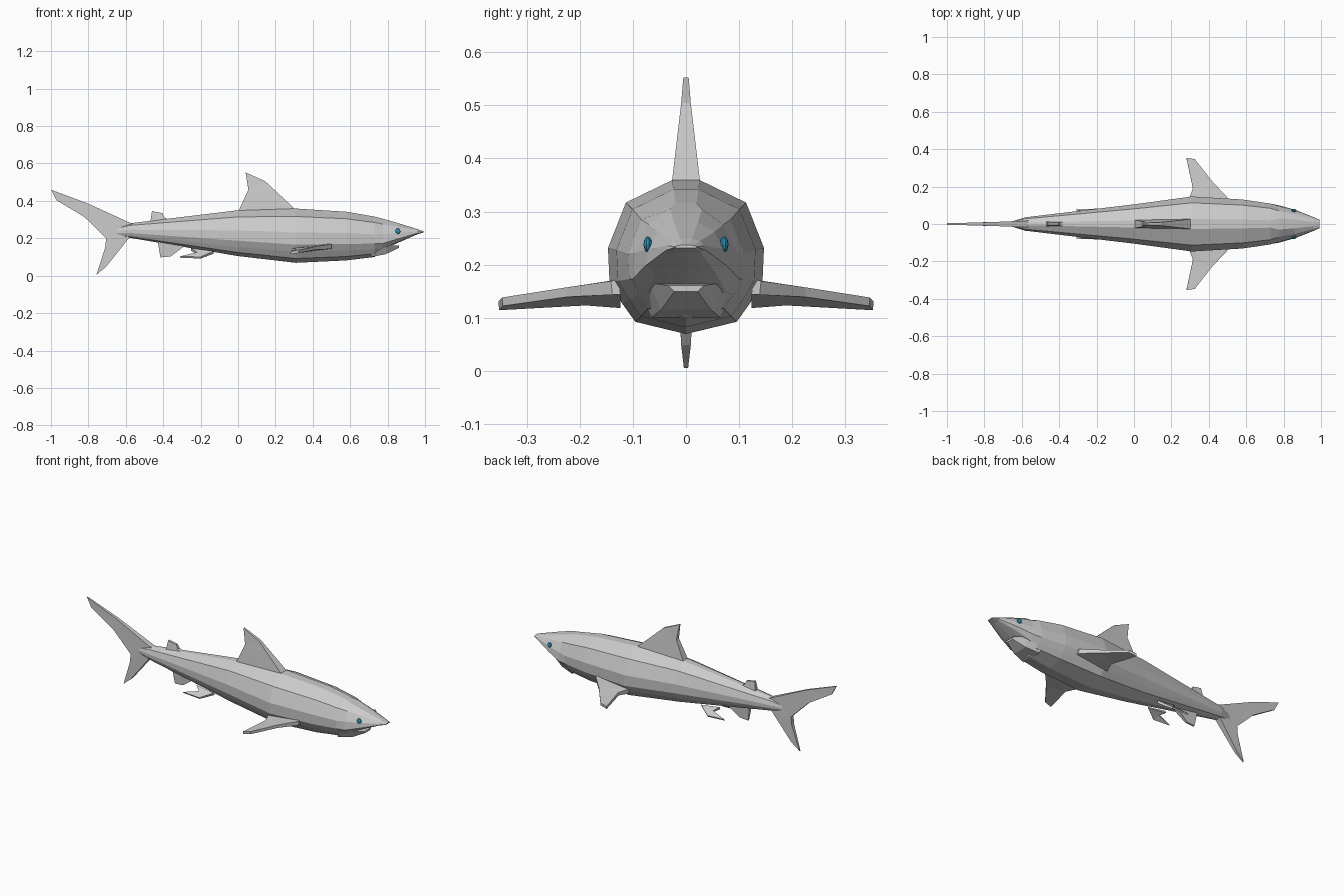
import bpy, bmesh
from mathutils import Vector

if "Cube" in bpy.data.objects:
    bpy.data.objects.remove(bpy.data.objects["Cube"])


def finish(name, bm):
    bmesh.ops.recalc_face_normals(bm, faces=bm.faces)
    me = bpy.data.meshes.new(name)
    bm.to_mesh(me)
    bm.free()
    ob = bpy.data.objects.new(name, me)
    bpy.context.collection.objects.link(ob)
    return ob


def loft(name, rings):
    """Skin a list of closed rings and cap both ends."""
    bm = bmesh.new()
    loops = [[bm.verts.new(p) for p in r] for r in rings]
    for a, b in zip(loops, loops[1:]):
        for i in range(len(a)):
            j = (i + 1) % len(a)
            bm.faces.new((a[i], a[j], b[j], b[i]))
    bm.faces.new(loops[0])
    bm.faces.new(loops[-1])
    return finish(name, bm)


def fin(name, pts, axis):
    """Slab from outline points (x, y, z, half thickness) widened along axis."""
    d = Vector(axis).normalized()
    ob = loft(name, [[Vector(p[:3]) + d * p[3] * s for p in pts] for s in (-1, 1)])
    bm = bmesh.new()
    bm.from_mesh(ob.data)
    bmesh.ops.triangulate(bm, faces=[f for f in bm.faces if len(f.verts) > 4])
    bm.to_mesh(ob.data)
    bm.free()
    return ob


# Half sections, as (share of half width, share of height)
TRUNK = [(.18, 1), (.77, .855), (1, .56), (.98, .335), (.82, .2), (.65, .08), (0, 0)]
SNOUT = [(.3, 1), (.7, .82), (.95, .5), (1, .2), (.75, .05), (.45, .02), (0, 0)]


def ring(x, w, top, bot, half):
    right = [(x, w * a, bot + (top - bot) * b) for a, b in half]
    return right + [(x, -y, z) for x, y, z in reversed(right[:-1])]


# Body: x, half width, top, bottom
stations = [(-.66, .012, .255, .215, TRUNK), (-.58, .036, .28, .203, TRUNK),
            (0, .105, .35, .105, TRUNK), (.31, .147, .359, .069, TRUNK),
            (.58, .131, .342, .082, TRUNK), (.73, .109, .316, .1, TRUNK),
            (.775, .1, .305, .14, SNOUT), (.86, .076, .28, .178, SNOUT),
            (.96, .037, .249, .222, SNOUT), (.993, .022, .237, .231, SNOUT)]
loft("body", [ring(*s) for s in stations])

# Lower jaw, a wedge with a flat upper side
jaw = [(.71, .1, .165, .1), (.79, .072, .165, .115), (.86, .034, .161, .149)]
loft("lower_jaw", [[(x, w, t), (x, w * .65, b), (x, -w * .65, b), (x, -w, t)]
                   for x, w, t, b in jaw])


# Fins on the centre line: (x, z, half thickness)
centre_fins = {
    "dorsal_fin": [(.0, .34, .022), (.055, .46, .012), (.04, .553, .005),
                   (.145, .505, .009), (.31, .352, .027)],
    "second_dorsal_fin": [(-.47, .28, .014), (-.46, .345, .006),
                          (-.405, .335, .006), (-.395, .312, .01), (-.35, .29, .014)],
    "anal_fin": [(-.43, .19, .012), (-.415, .098, .005), (-.36, .103, .006),
                 (-.29, .155, .014), (-.3, .18, .014)],
    "tail_fin": [(-.56, .275, .018), (-.8, .385, .009), (-1, .46, .004),
                 (-.97, .403, .004), (-.82, .313, .009), (-.705, .2, .012),
                 (-.71, .15, .011), (-.757, .005, .004), (-.705, .048, .009),
                 (-.58, .205, .018)],
}
for name, pts in centre_fins.items():
    fin(name, [(x, 0, z, t) for x, z, t in pts], (0, 1, 0))

# Paired fins and eyes
blue = bpy.data.materials.new("eye_blue")
blue.diffuse_color = (.02, .3, .5, 1)
blue.use_nodes = True
blue.node_tree.nodes["Principled BSDF"].inputs["Base Color"].default_value = blue.diffuse_color
for side, s in (("left", 1), ("right", -1)):
    fin("pectoral_fin_" + side,
        [(.5, s * .125, .158, .014), (.5, s * .14, .156, .013),
         (.42, s * .225, .148, .009), (.325, s * .346, .13, .008),
         (.28, s * .353, .122, .008), (.315, s * .19, .133, .01),
         (.29, s * .125, .132, .014)], (0, s * .1, 1))
    fin("pelvic_fin_" + side,
        [(-.13, s * .04, .125, .008), (-.2, s * .08, .096, .005),
         (-.31, s * .076, .1, .004), (-.22, s * .055, .12, .006),
         (-.25, s * .035, .14, .008)], (0, s * .5, 1))
    bpy.ops.mesh.primitive_uv_sphere_add(segments=10, ring_count=6, radius=1,
                                         location=(.855, s * .072, .238))
    eye = bpy.context.object
    eye.name = "eye_" + side
    eye.scale = (.014, .008, .015)
    eye.data.materials.append(blue)
